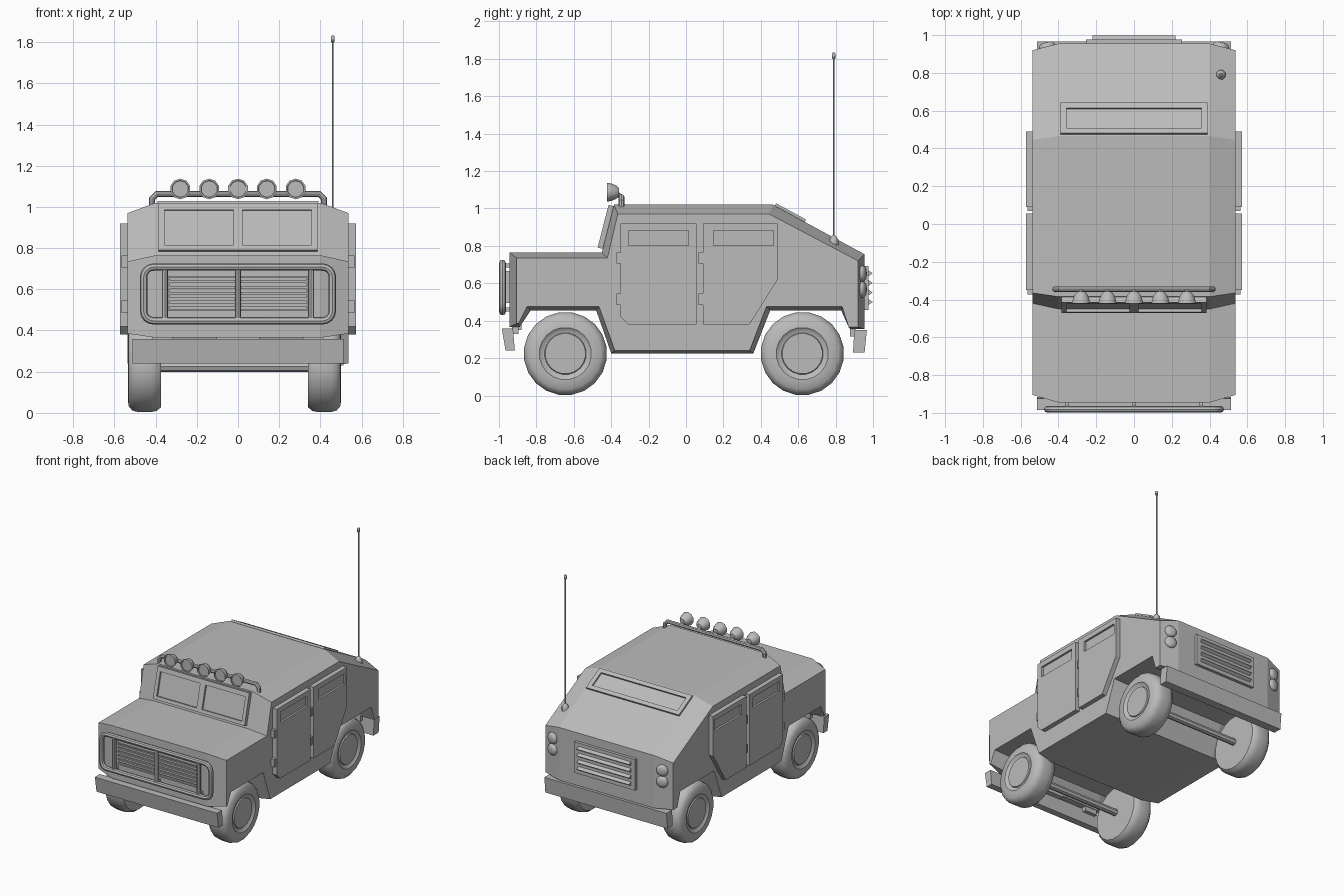
import bpy, bmesh, math
from mathutils import Matrix, Vector

if "Cube" in bpy.data.objects:
    bpy.data.objects.remove(bpy.data.objects["Cube"], do_unlink=True)

paint = bpy.data.materials.new("plain_grey")
paint.use_nodes = True
GREY = (0.5, 0.5, 0.5, 1)
paint.diffuse_color = GREY
paint.node_tree.nodes["Principled BSDF"].inputs["Base Color"].default_value = GREY


def finish(name, bm, smooth=False):
    bmesh.ops.recalc_face_normals(bm, faces=bm.faces)
    mesh = bpy.data.meshes.new(name)
    bm.to_mesh(mesh)
    bm.free()
    mesh.materials.append(paint)
    obj = bpy.data.objects.new(name, mesh)
    bpy.context.scene.collection.objects.link(obj)
    if smooth:
        bpy.ops.object.select_all(action="DESELECT")
        bpy.context.view_layer.objects.active = obj
        obj.select_set(True)
        bpy.ops.object.shade_smooth_by_angle(angle=math.radians(40))
    return obj


def box(name, center, size, tilt=0):
    bm = bmesh.new()
    m = Matrix.Translation(center) @ Matrix.Rotation(tilt, 4, "X") @ Matrix.Diagonal((*size, 1))
    bmesh.ops.create_cube(bm, size=1, matrix=m)
    return finish(name, bm)


def loft(name, sections):
    """Skin between (x, yz outline) sections and cap both ends."""
    bm = bmesh.new()
    rings = [[bm.verts.new((x, y, z)) for y, z in pts] for x, pts in sections]
    n = len(rings[0])
    for a, b in zip(rings, rings[1:]):
        for i in range(n):
            j = (i + 1) % n
            bm.faces.new((a[i], a[j], b[j], b[i]))
    bm.faces.new(rings[0])
    bm.faces.new(rings[-1])
    return finish(name, bm)


def lathe(name, profile, place, segs=16):
    """Spin a (radius, height) profile about local z."""
    bm = bmesh.new()
    rings = [[bm.verts.new(place @ Vector((r * math.cos(t), r * math.sin(t), h)))
              for t in (2 * math.pi * (k + .5) / segs for k in range(segs))] for r, h in profile]
    for a, b in zip(rings, rings[1:]):
        for i in range(segs):
            j = (i + 1) % segs
            bm.faces.new((a[i], a[j], b[j], b[i]))
    bm.faces.new(rings[0])
    bm.faces.new(rings[-1])
    return finish(name, bm, True)


def bake(obj):
    graph = bpy.context.evaluated_depsgraph_get()
    return bpy.data.meshes.new_from_object(obj.evaluated_get(graph))


def pocket(obj, cutter):
    """Cut a recess and discard the cutter."""
    cutter.hide_render = True
    mod = obj.modifiers.new("recess", "BOOLEAN")
    mod.operation, mod.object, mod.solver = "DIFFERENCE", cutter, "EXACT"
    mesh = bake(obj)
    obj.modifiers.clear()
    obj.data = mesh
    bpy.data.objects.remove(cutter, do_unlink=True)


def tube(name, points, radius, closed=False):
    curve = bpy.data.curves.new(name, "CURVE")
    curve.dimensions = "3D"
    curve.bevel_depth, curve.bevel_resolution = radius, 2
    curve.use_fill_caps = True
    line = curve.splines.new("POLY")
    line.points.add(len(points) - 1)
    for p, co in zip(line.points, points):
        p.co = (*co, 1)
    line.use_cyclic_u = closed
    temp = bpy.data.objects.new("temp", curve)
    bpy.context.scene.collection.objects.link(temp)
    bm = bmesh.new()
    bm.from_mesh(bake(temp))
    bpy.data.objects.remove(temp, do_unlink=True)
    return finish(name, bm, True)


# Body: wide centre outline, tucked in towards each flank
center = [(-.945, .365), (-.945, .765), (-.45, .765), (-.385, 1.02), (.465, 1.02), (.955, .755),
          (.955, .355), (.88, .355), (.83, .455), (.45, .455), (.36, .225), (-.4, .225),
          (-.48, .455), (-.83, .455), (-.89, .365)]
flank = [(-.905, .385), (-.905, .735), (-.42, .735), (-.365, .97), (.445, .97), (.92, .72),
         (.92, .365), (.87, .365), (.835, .475), (.43, .475), (.34, .24), (-.38, .24),
         (-.465, .475), (-.85, .475), (-.895, .385)]
loft("body", [(-.537, flank), (-.4, center), (.4, center), (.537, flank)])

# Doors, their window recesses and hinges
front_door = [(-.35, .42), (-.31, .38), (.055, .38), (.055, .92), (-.35, .92)]
rear_door = [(.09, .38), (.34, .38), (.49, .62), (.49, .92), (.09, .92)]
for side, s in (("left", 1), ("right", -1)):
    for label, outline, win in (("front", front_door, -.147), ("rear", rear_door, .308)):
        door = loft(f"{side}_{label}_door", [(s * .52, outline), (s * .572, outline)])
        pocket(door, box("cutter", (s * .572, win, .842), (.03, .32, .08)))
        edge = outline[0][0]
        for z in (.735, .515):
            box(f"{side}_{label}_hinge", (s * .545, edge - .01, z), (.04, .024, .06))

# Wheels: rounded tyre with a dished hub on the outside
tyre = [(.2, -.08), (.217, -.06), (.223, -.03), (.223, .03), (.215, .058), (.192, .077),
        (.14, .08), (.125, .068), (.112, .066), (.108, .074)]
for side, x, s in (("left", .421, 1), ("right", -.455, -1)):
    for label, y in (("front", -.645), ("rear", .622)):
        turn = Matrix.Rotation(s * math.pi / 2, 4, "Y")
        lathe(f"{side}_{label}_wheel", tyre, Matrix.Translation((x, y, .224)) @ turn, 20)
for label, y in (("front", -.645), ("rear", .622)):
    tube(f"{label}_axle", [(-.4, y, .224), (.4, y, .224)], .025)

# Bumpers and mounting brackets
loft("front_bumper", [(x, [(-.985, .358), (-.925, .358), (-.915, .24), (-.965, .24)]) for x in (-.513, .513)])
loft("rear_bumper", [(x, [(.9, .35), (.967, .35), (.955, .23), (.893, .23)]) for x in (-.513, .513)])
for s in (1, -1):
    box("front_bracket", (s * .365, -.912, .36), (.1, .035, .06))
    box("rear_bracket", (s * .365, .892, .345), (.1, .03, .06))
box("tow_plate", (0, -.9, .37), (.21, .04, .04))

# Windshield frame with two recessed panes
tilt = -.25
shield = box("windshield_frame", (0, -.424, .9), (.77, .04, .235), tilt)
for s in (1, -1):
    pocket(shield, box("cutter", (s * .19, -.441, .9), (.335, .024, .175), tilt))

# Rear window on the sloping back
slope = math.atan2(-.265, .49)
rear_window = box("rear_window_frame", (0, .555, .971), (.78, .182, .03), slope)
pocket(rear_window, box("cutter", (0, .562, .984), (.715, .12, .025), slope))

# Front grille with slats
grille = box("front_grille", (0, -.952, .58), (.69, .03, .17))
pocket(grille, box("cutter", (0, -.967, .58), (.665, .03, .15)))
for k in range(5):
    box("front_slat", (0, -.957, .523 + k * .0285), (.67, .016, .015))

# Brush guard
guard = []
for cx, cz, start in ((.41, .66, 0), (-.41, .66, 90), (-.41, .495, 180), (.41, .495, 270)):
    for step in range(5):
        a = math.radians(start + step * 22.5)
        guard.append((cx + .048 * math.cos(a), -.981, cz + .048 * math.sin(a)))
tube("brush_guard", guard, .018, True)
for x in (-.355, 0, .355):
    tube("guard_upright", [(x, -.978, .45), (x, -.978, .705)], .015)
    for z in (.46, .695):
        box("guard_post", (x, -.958, z), (.022, .04, .022))

# Rear grille with wedge slats
box("rear_grille", (0, .962, .575), (.51, .03, .235))
for k in range(4):
    z = .5 + k * .051
    loft("rear_slat", [(x, [(.972, z - .018), (.998, z), (.972, z + .018)]) for x in (-.22, .22)])

# Tail lamps on the angled rear corners
lamp = [(.044, -.015), (.044, .008), (.034, .02), (.015, .024)]
for s in (1, -1):
    facing = Vector((s * .035, .137, 0)).to_track_quat("Z", "Y").to_matrix().to_4x4()
    for z in (.652, .567):
        lathe("tail_lamp", lamp, Matrix.Translation((s * .46, .939, z)) @ facing, 12)

# Roof bar with five spotlights
bar = [(-.418, -.345, 1.0), (-.418, -.345, 1.04), (-.395, -.345, 1.063)]
tube("roof_bar", bar + [(-x, y, z) for x, y, z in reversed(bar)], .015)
spot = [(.02, -.035), (.036, -.018), (.045, .004), (.05, .025), (.05, .03), (.042, .03), (.04, .024)]
for k in range(-2, 3):
    facing = Matrix.Rotation(math.pi / 2, 4, "X")
    lathe("spotlight", spot, Matrix.Translation((k * .14, -.392, 1.087)) @ facing, 10)
    tube("spotlight_mount", [(k * .14, -.375, 1.085), (k * .14, -.345, 1.06)], .012)

# Antenna
whip = [(.026, -.03), (.026, .0), (.012, .02), (.005, .025), (.005, .965), (.01, .97), (.01, .995), (.006, 1.0)]
lathe("antenna", whip, Matrix.Translation((.46, .79, .833)), 8)
